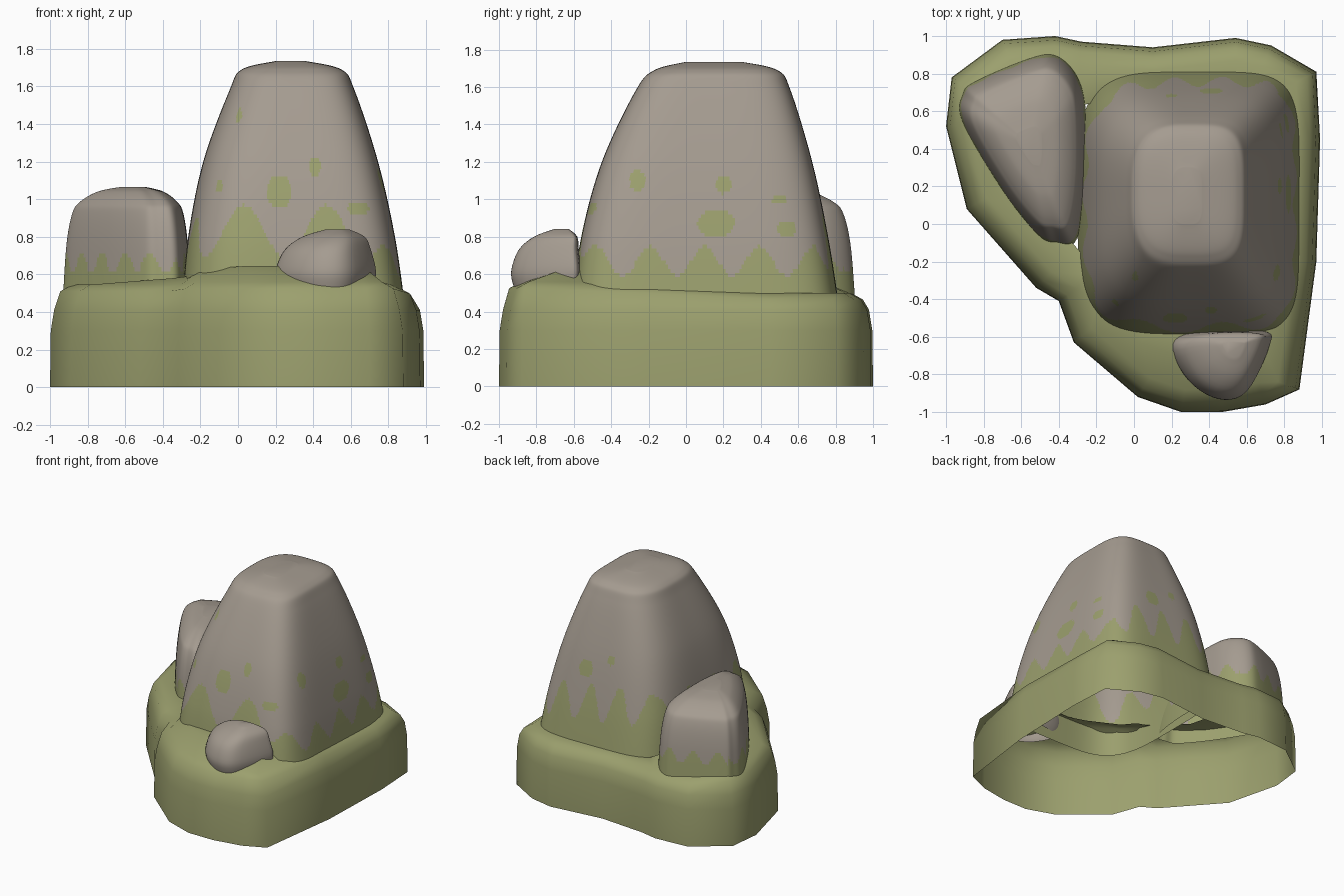
import bpy, math
from mathutils import Vector

if "Cube" in bpy.data.objects:
    bpy.data.objects.remove(bpy.data.objects["Cube"])


def material(name, rgb):
    m = bpy.data.materials.new(name)
    m.diffuse_color = (*rgb, 1)
    m.use_nodes = True
    m.node_tree.nodes["Principled BSDF"].inputs["Base Color"].default_value = m.diffuse_color
    return m


GREY = material("rock grey", (0.375, 0.33, 0.28))
MOSS = material("moss green", (0.33, 0.35, 0.155))


def spline(pts, steps, closed):
    """Catmull-Rom resampling of points of any dimension."""
    n, out = len(pts), []
    for i in range(n if closed else n - 1):
        idx = [(i + k) % n if closed else min(max(i + k, 0), n - 1) for k in (-1, 0, 1, 2)]
        a, b, c, d = (pts[k] for k in idx)
        for s in range(steps):
            t = s / steps
            out.append(tuple(0.5 * (2 * q + (r - p) * t + (2 * p - 5 * q + 4 * r - w) * t * t
                                    + (3 * q - p - 3 * r + w) * t ** 3)
                             for p, q, r, w in zip(a, b, c, d)))
    if not closed:
        out.append(tuple(pts[-1]))
    return out


def skin(name, rings, mats, cap):
    """Join clockwise rings, listed from bottom to top, into a smooth shell."""
    n = len(rings[0])
    faces = []
    for j in range(len(rings) - 1):
        for i in range(n):
            k = (i + 1) % n
            faces.append((j * n + k, j * n + i, (j + 1) * n + i, (j + 1) * n + k))
    if cap:
        top = (len(rings) - 1) * n
        faces.append(tuple(reversed(range(top, top + n))))
    me = bpy.data.meshes.new(name)
    me.from_pydata([p for r in rings for p in r], [], faces)
    for m in mats:
        me.materials.append(m)
    for p in me.polygons:
        p.use_smooth = True
    ob = bpy.data.objects.new(name, me)
    bpy.context.collection.objects.link(ob)
    return ob


def boulder(name, outline, centre, levels, around, up, mats):
    """Scale an outline about its centre; levels are (z, scale, shift)."""
    cx, cy = centre
    path = spline(outline, around, True)
    rings = [[(cx + (x - cx) * f + d, cy + (y - cy) * f + d, z) for x, y in path]
             for z, f, d in spline(levels, up, False)]
    return skin(name, rings, mats, True)


def paint(ob, drips, spots):
    """Moss below a wavy edge (mean, swing, rate, peak, tilt) and in ovals (s, z, rs, rz)."""
    for p in ob.data.polygons:
        n, c = p.normal, p.center
        if abs(n.x) > abs(n.y):
            key, s = ("right" if n.x > 0 else "left"), c.y
        else:
            key, s = ("back" if n.y > 0 else "front"), c.x
        mean, swing, rate, peak, tilt = drips[key]
        edge = mean + swing * math.cos(rate * (s - peak)) + tilt * s
        if n.z < 0.8 and (c.z < edge or any(
                ((s - a) / ra) ** 2 + ((c.z - b) / rb) ** 2 < 1
                for a, b, ra, rb in spots.get(key, []))):
            p.material_index = 1


# Mossy base: open shell with rounded shoulder, rising towards the front
OUT = [(-.97, .78), (-.70, .98), (-.42, 1), (-.28, .97), (.1, .94), (.54, .99), (.73, .95),
       (.97, .81), (.99, .45), (.97, -.2), (.88, -.88), (.7, -.96), (.47, -1), (.25, -1),
       (.02, -.92), (-.32, -.63), (-.4, -.41), (-.52, -.34), (-.89, .08), (-1, .52)]


def top_z(x, y):
    z = 0.49 + 0.155 * min(max((0.2 - y) / 0.72, 0), 1)
    return max(z, 0.55) if x < -0.25 and y < 0.8 else z


def shoulder_z(x, y):
    return 0.545 if x < -0.4 and y < 0.8 else 0.5 + 0.38 * (top_z(x, y) - 0.49)


def inset(d):
    res = []
    for i, p in enumerate(OUT):
        t = Vector(OUT[(i + 1) % len(OUT)]) - Vector(OUT[i - 1])
        t.normalize()
        res.append((p[0] + t.y * d, p[1] - t.x * d))
    return res


base = [[(x, y, z) for x, y in inset(d)] for d, z in ((0, 0), (.004, .3), (.022, .41))]
base.append([(x, y, shoulder_z(x, y) - .035) for x, y in inset(.055)])
base.append([(x, y, shoulder_z(x, y)) for x, y in inset(.12)])
for f in (.72, .6):
    ring = [(.1 + (x - .1) * f, .1 + (y - .1) * f) for x, y in OUT]
    base.append([(x, y, top_z(x, y)) for x, y in ring])
skin("mossy_base", base, [MOSS], False)

# Tall main rock: rounded squares fitted to (z, xmin, xmax, ymin, ymax)
LEVELS = [(.42, -.30, .89, -.61, .82), (.8, -.265, .835, -.56, .76), (1.2, -.185, .745, -.45, .675),
          (1.58, -.045, .62, -.27, .56), (1.69, .02, .55, -.17, .49), (1.735, .2, .36, 0, .3)]
SIDES = 360


def rounded_square(z):
    """Unit outline, rounder on the left and towards the top."""
    pts = []
    for i in range(SIDES):
        a = -2 * math.pi * i / SIDES
        c, s = math.cos(a), math.sin(a)
        p = (4 if c < 0 else 5.5) * (1 - .3 * (z / 1.735) ** 2)
        r = (abs(c) ** p + abs(s) ** p) ** (-1 / p)
        pts.append((.5 + .5 * r * c, .5 + .5 * r * s))
    return pts


main = skin("main_rock",
            [[(x0 + u * (x1 - x0), y0 + v * (y1 - y0), z) for u, v in rounded_square(z)]
             for z, x0, x1, y0, y1 in spline(LEVELS, 20, False)], [GREY, MOSS], True)
paint(main,
      {"front": (.83, .14, 14.3, .03, 0), "right": (.67, .08, 21.5, .1, 0),
       "back": (.86, .14, 25, .09, -.12), "left": (.82, .1, 20, 0, .05)},
      {"front": [(.22, 1.04, .065, .09), (.41, 1.17, .03, .055), (-.1, 1.07, .022, .035),
                 (.64, .95, .06, .035), (0, 1.45, .022, .035)],
       "right": [(-.26, 1.1, .04, .06), (.2, 1.08, .04, .05), (.16, .87, .1, .075),
                 (.5, 1, .04, .03), (.54, .84, .05, .045)],
       "back": [(.41, 1.06, .06, .07), (-.16, 1.26, .05, .09), (.2, 1.17, .03, .04)]})

# Lower rock behind on the left
side = boulder("side_rock",
               [(-.91, .69), (-.84, .76), (-.55, .88), (-.41, .89), (-.3, .78), (-.26, .6),
                (-.26, .2), (-.31, -.08), (-.41, -.1), (-.51, -.06), (-.7, .18), (-.91, .54)],
               (-.55, .42),
               [(.45, 1.01, 0), (.75, .96, 0), (.92, .88, 0), (.985, .77, 0), (1.04, .52, 0),
                (1.065, .2, 0)], 20, 14, [GREY, MOSS])
wave = (.66, .05, 36, -.82, 0)
paint(side, {k: wave for k in ("front", "back", "left", "right")},
      {"front": [(-.82, .79, .03, .03), (-.69, .77, .03, .04)]})

# Small stone resting on the moss in front
boulder("front_stone",
        [(.2, -.64), (.35, -.57), (.69, -.57), (.72, -.65), (.6, -.89), (.45, -.93),
         (.29, -.83)], (.47, -.72),
        [(.49, .85, 0), (.54, .95, 0), (.62, 1, 0), (.73, .86, .01), (.8, .62, .04),
         (.84, .22, .06)],
        5, 4, [GREY])
